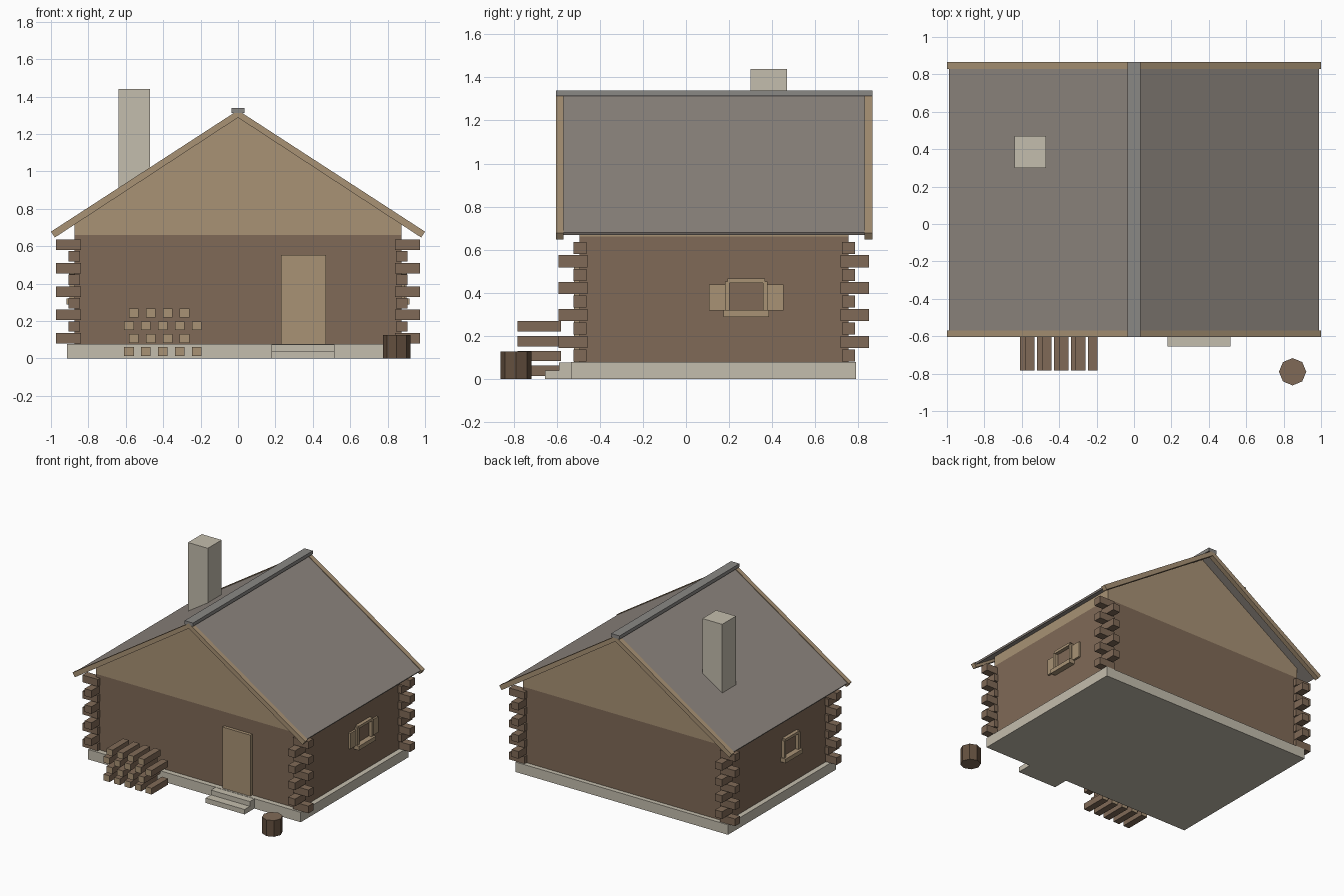
import bpy, bmesh
from math import pi

cube = bpy.data.objects.get("Cube")
if cube:
    bpy.data.objects.remove(cube, do_unlink=True)


def material(name, hex_code):
    srgb = [int(hex_code[i:i + 2], 16) / 255 for i in (0, 2, 4)]
    rgb = [c / 12.92 if c < 0.04 else ((c + 0.055) / 1.055) ** 2.4 for c in srgb]
    m = bpy.data.materials.new(name)
    m.use_nodes = True
    m.diffuse_color = (*rgb, 1)
    m.node_tree.nodes["Principled BSDF"].inputs["Base Color"].default_value = (*rgb, 1)
    return m


log_brown = material("log brown", "806A57")
bark = material("dark bark", "64503F")
timber = material("pale timber", "A89275")
stone = material("pale stone", "C4BDAD")
roofing = material("warm grey roofing", "8E867F")
ridge_grey = material("ridge grey", "8A8885")


def finish(name, bm, *mats):
    bmesh.ops.recalc_face_normals(bm, faces=bm.faces)
    mesh = bpy.data.meshes.new(name)
    bm.to_mesh(mesh)
    bm.free()
    for m in mats:
        mesh.materials.append(m)
    ob = bpy.data.objects.new(name, mesh)
    bpy.context.collection.objects.link(ob)
    return ob


def add_box(bm, xs, ys, zs):
    verts = bmesh.ops.create_cube(bm, size=1)["verts"]
    for v in verts:
        for axis, (a, b) in enumerate((xs, ys, zs)):
            v.co[axis] = a if v.co[axis] < 0 else b


def box(name, xs, ys, zs, mat):
    bm = bmesh.new()
    add_box(bm, xs, ys, zs)
    return finish(name, bm, mat)


def prism(name, half, ys, mat):
    """Mirror a half profile, listed from apex round to apex, and extrude it along y."""
    pts = half + [(-x, z) for x, z in reversed(half) if x > 0]
    bm = bmesh.new()
    face = bm.faces.new([bm.verts.new((x, ys[0], z)) for x, z in pts])
    new = bmesh.ops.extrude_face_region(bm, geom=[face])["geom"]
    bmesh.ops.translate(bm, vec=(0, ys[1] - ys[0], 0),
                        verts=[g for g in new if isinstance(g, bmesh.types.BMVert)])
    return finish(name, bm, mat)


# Base and steps
box("foundation", (-0.914, 0.914), (-0.535, 0.79), (0, 0.077), stone)
box("upper_step", (0.18, 0.515), (-0.59, -0.53), (0, 0.075), stone)
box("lower_step", (0.18, 0.515), (-0.655, -0.53), (0, 0.038), stone)

# Walls, gables and door
FRONT, BACK, SIDE = -0.495, 0.755, 0.875
box("walls", (-SIDE, SIDE), (FRONT, BACK), (0.07, 0.66), log_brown)
prism("gables", [(0, 1.302), (SIDE, 0.737), (SIDE, 0.66)], (FRONT, BACK), timber)
box("door", (0.23, 0.47), (-0.52, FRONT + 0.01), (0.075, 0.552), timber)

# Interlocking log ends at the four corners
bm = bmesh.new()
for sx in (-1, 1):
    for y_mid, y_out, y_in in ((-0.493, -0.592, -0.457), (0.755, 0.85, 0.717)):
        for i in range(5):
            z = 0.608 - 0.125 * i
            add_box(bm, sorted((sx * 0.84, sx * 0.972)),
                    (y_mid - 0.03, y_mid + 0.03), (z - 0.028, z + 0.028))
        for i in range(4):
            z = 0.546 - 0.125 * i
            add_box(bm, sorted((sx * 0.845, sx * 0.905)),
                    sorted((y_in, y_out)), (z - 0.028, z + 0.028))
finish("corner_log_ends", bm, log_brown)

# Roof slabs, ridge cap and barge boards
prism("roof", [(0, 1.32), (0.99, 0.68), (0.983, 0.668), (0, 1.303)], (-0.575, 0.835), roofing)
box("ridge_cap", (-0.036, 0.036), (-0.605, 0.867), (1.313, 1.34), ridge_grey)
for name, ys in (("front", (-0.605, -0.57)), ("back", (0.83, 0.867))):
    prism(name + "_barge_boards", [(0, 1.327), (1.0, 0.678), (0.979, 0.647), (0, 1.288)],
          ys, timber)
box("chimney", (-0.64, -0.47), (0.3, 0.47), (0.8, 1.44), stone)


# Side windows, with shutters on the left wall only
def window(name, side, y, shutters):
    bm = bmesh.new()

    def bar(dy, half_width, z0, z1, depth):
        add_box(bm, sorted((side * (SIDE - 0.01), side * (SIDE + depth))),
                (y + dy - half_width, y + dy + half_width), (z0, z1))

    bar(0, 0.087, 0.445, 0.465, 0.028)
    bar(0, 0.106, 0.288, 0.32, 0.043)
    for s in (-1, 1):
        bar(s * 0.088, 0.011, 0.318, 0.453, 0.026)
        if shutters:
            bar(s * 0.135, 0.037, 0.316, 0.438, 0.015)
    finish(name, bm, timber)


window("left_window", 1, 0.28, True)
window("right_window", -1, -0.02, False)

# Stacked firewood with pale cut ends
bm = bmesh.new()
for row in range(4):
    z = 0.037 + 0.069 * row
    odd = row % 2
    for i in range(5 - odd):
        x = -0.583 + 0.0905 * i + 0.026 * odd
        add_box(bm, (x - 0.026, x + 0.026), (-0.782, -0.58), (z - 0.024, z + 0.024))
bm.normal_update()
for f in bm.faces:
    f.material_index = int(abs(f.normal.y) > 0.9)
finish("firewood", bm, log_brown, timber)

# Chopping block
bm = bmesh.new()
bmesh.ops.create_cone(bm, cap_ends=True, segments=8, radius1=0.073, radius2=0.073, depth=0.126)
bmesh.ops.translate(bm, verts=bm.verts, vec=(0.848, -0.79, 0.063))
bm.normal_update()
for f in bm.faces:
    f.material_index = int(abs(f.normal.z) > 0.9)
finish("chopping_block", bm, bark, log_brown)
